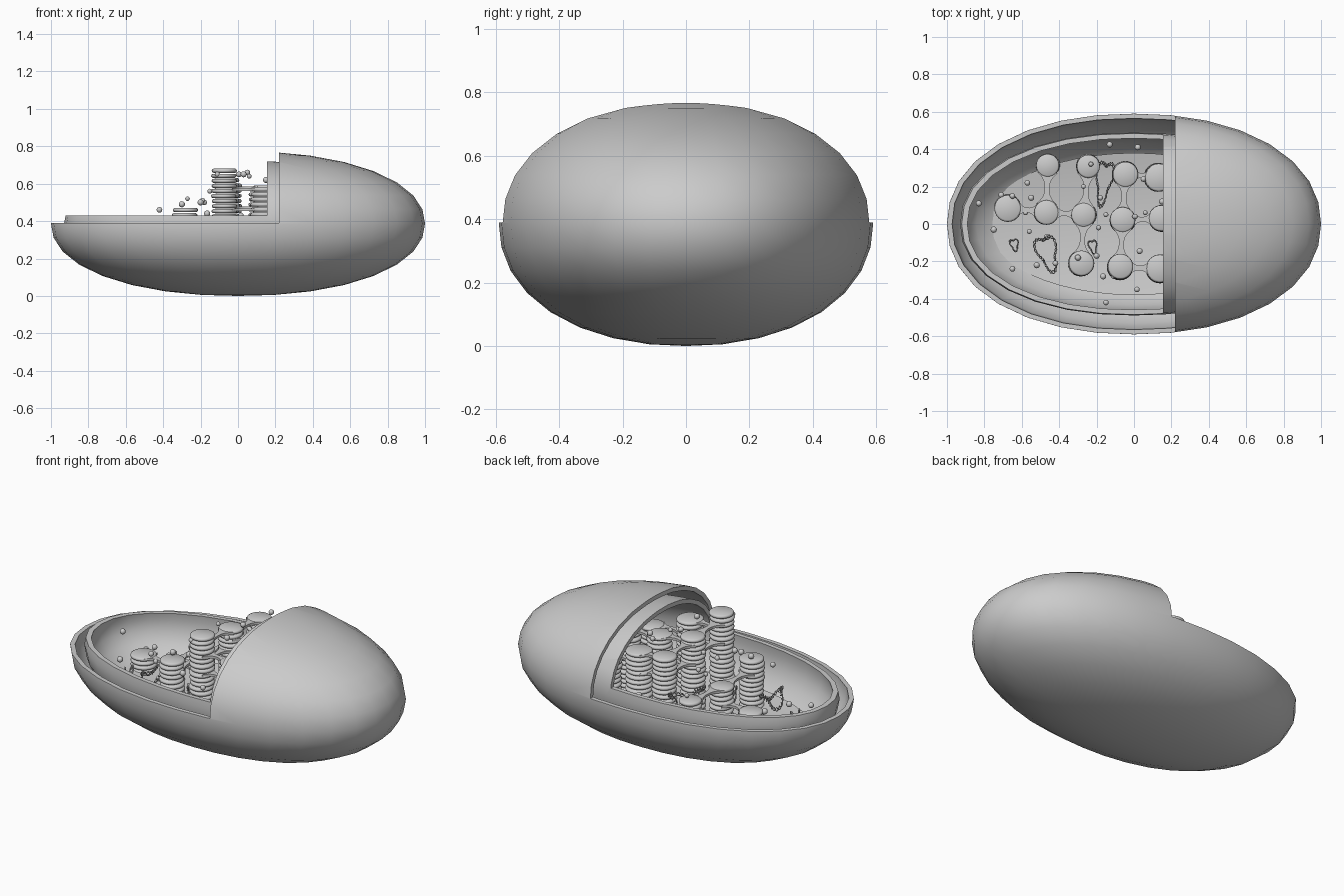
import bpy, bmesh, math, random
from mathutils import Vector, Matrix

if "Cube" in bpy.data.objects:
    bpy.data.objects.remove(bpy.data.objects["Cube"])

random.seed(4)
CZ = 0.387
POWER = 2.15   # slightly fuller than an ellipsoid


def finish(bm, name, angle=40):
    bmesh.ops.recalc_face_normals(bm, faces=bm.faces)
    me = bpy.data.meshes.new(name)
    bm.to_mesh(me)
    bm.free()
    ob = bpy.data.objects.new(name, me)
    bpy.context.collection.objects.link(ob)
    smooth(ob, angle)
    return ob


def smooth(ob, angle=40):
    bpy.ops.object.select_all(action='DESELECT')
    ob.select_set(True)
    bpy.context.view_layer.objects.active = ob
    bpy.ops.object.shade_smooth_by_angle(angle=math.radians(angle))


def shell(name, outer, inner, cut_x, cut_z):
    """Hollow rounded body with its upper left part cut away."""
    bm = bmesh.new()
    for axes in (outer, inner):
        r = bmesh.ops.create_uvsphere(bm, u_segments=32, v_segments=16, radius=1)
        for v in r['verts']:
            n = sum(abs(c) ** POWER for c in v.co) ** (1 / POWER)
            v.co = Vector(c / n * a for c, a in zip(v.co, axes)) + Vector((0, 0, CZ))
        if axes is inner:
            bmesh.ops.reverse_faces(bm, faces=list({f for v in r['verts'] for f in v.link_faces}))
    me = bpy.data.meshes.new(name)
    bm.to_mesh(me)
    bm.free()
    ob = bpy.data.objects.new(name, me)
    bpy.context.collection.objects.link(ob)
    bpy.ops.mesh.primitive_cube_add(size=2, location=(cut_x - 2, 0, cut_z + 1))
    cutter = bpy.context.object
    cutter.name = "shell_cutter"
    cutter.scale = (2, 2, 1)
    cutter.hide_render = True
    mod = ob.modifiers.new("cut", 'BOOLEAN')
    mod.operation = 'DIFFERENCE'
    mod.solver = 'EXACT'
    mod.object = cutter
    bpy.ops.object.select_all(action='DESELECT')
    ob.select_set(True)
    bpy.context.view_layer.objects.active = ob
    bpy.ops.object.modifier_apply(modifier="cut")
    bpy.data.objects.remove(cutter)
    smooth(ob, 35)


# Outer and inner membranes
shell("outer_membrane", (1.0, 0.59, 0.387), (0.973, 0.565, 0.362), 0.22, 0.39)
shell("inner_membrane", (0.93, 0.489, 0.337), (0.9, 0.463, 0.312), 0.155, 0.43)


# Shallow floor bowl inside
def floor_z(x, y):
    return 0.17 + 0.04 * ((x / 0.79) ** 2 + (y / 0.38) ** 2)


bm = bmesh.new()
N = 48
centre = bm.verts.new((0, 0, floor_z(0, 0)))
rings = []
for k in range(1, 9):
    t = k / 8
    ring = []
    for i in range(N):
        a = 2 * math.pi * i / N
        x, y = 0.79 * t * math.cos(a), 0.38 * t * math.sin(a)
        ring.append(bm.verts.new((x, y, floor_z(x, y))))
    rings.append(ring)
for i in range(N):
    j = (i + 1) % N
    bm.faces.new((centre, rings[0][i], rings[0][j]))
    for a, b in zip(rings, rings[1:]):
        bm.faces.new((a[i], b[i], b[j], a[j]))
finish(bm, "floor_bowl")

# Disc stacks: x, y, radius, top height
STACKS = {
    'A': (-.46, .315, .062, .30), 'B': (-.246, .31, .062, .41), 'C': (-.048, .267, .068, .60),
    'D': (-.674, .085, .072, .285), 'E': (-.47, .064, .066, .31), 'F': (-.267, .048, .066, .40),
    'G': (-.06, .02, .068, .63), 'H': (-.283, -.21, .068, .47), 'I': (-.075, -.23, .068, .68),
    'J': (.13, .25, .075, .58), 'K': (.15, .03, .07, .59), 'L': (.14, -.24, .075, .58),
    'M': (.36, .20, .068, .50), 'N': (.36, -.20, .068, .50), 'O': (.37, 0, .068, .56),
    'P': (.57, .08, .068, .42), 'Q': (.57, -.13, .068, .42),
}
PITCH, SEG = 0.027, 24
PROFILE = [(.86, 0), (.96, .2), (1, .5), (.96, .8), (.86, 1)]


def disc(bm, x, y, z, r, h=0.022):
    loops = []
    for pr, pz in PROFILE:
        loops.append([bm.verts.new((x + r * pr * math.cos(2 * math.pi * i / SEG),
                                    y + r * pr * math.sin(2 * math.pi * i / SEG),
                                    z + h * pz)) for i in range(SEG)])
    for a, b in zip(loops, loops[1:]):
        for i in range(SEG):
            j = (i + 1) % SEG
            bm.faces.new((a[i], a[j], b[j], b[i]))
    bm.faces.new(loops[0][::-1])
    bm.faces.new(loops[-1])


for key, (x, y, r, top) in STACKS.items():
    bm = bmesh.new()
    z = top - 0.022
    while z > floor_z(x, y) - 0.02:
        disc(bm, x + random.uniform(-.003, .003), y + random.uniform(-.003, .003), z, r)
        z -= PITCH
    finish(bm, "disc_stack_" + key.lower(), 50)


# Flared bridges joining neighbouring stacks
def bridge(a, b, drop):
    xa, ya, ra, ta = STACKS[a]
    xb, yb, rb, tb = STACKS[b]
    z = min(ta, tb) - 0.018 - drop * PITCH
    p, q = Vector((xa, ya, z)), Vector((xb, yb, z))
    d = (q - p).normalized()
    p, q = p + d * ra * .65, q - d * rb * .65
    side = Vector((-d.y, d.x, 0))
    bm = bmesh.new()
    rows = []
    for k in range(13):
        t = k / 12
        w = .013 + .042 * abs(2 * t - 1) ** 2.5
        c = p.lerp(q, t)
        rows.append([bm.verts.new(c + side * s * w + Vector((0, 0, h)))
                     for s, h in ((-1, 0), (1, 0), (1, .014), (-1, .014))])
    for u, v in zip(rows, rows[1:]):
        for i in range(4):
            j = (i + 1) % 4
            bm.faces.new((u[i], u[j], v[j], v[i]))
    bm.faces.new(rows[0])
    bm.faces.new(rows[-1][::-1])
    finish(bm, "bridge_%s_%s_%d" % (a.lower(), b.lower(), drop))


for pair in ("AE", "BF", "DE", "FH", "CG", "GI", "CJ", "GK", "IL", "EF", "KO", "JM", "LN"):
    for drop in ((0, 4) if pair in ("CG", "GI", "CJ", "GK", "IL") else (0,)):
        bridge(pair[0], pair[1], drop)


# Coiled strand loops
def strand(name, cx, cy, cz, rx, ry, turn):
    cu = bpy.data.curves.new(name, 'CURVE')
    cu.dimensions = '3D'
    cu.bevel_depth = 0.0025
    cu.bevel_resolution = 1
    for phase in (0, math.pi):
        sp = cu.splines.new('POLY')
        n = 140
        sp.points.add(n - 1)
        for i in range(n):
            a = 2 * math.pi * i / n
            wob = 1 + .25 * math.sin(3 * a)
            c = 14 * a + phase
            k = wob + .1 * math.cos(c)
            x, y = rx * k * math.cos(a), ry * k * math.sin(a)
            sp.points[i].co = (cx + x * math.cos(turn) - y * math.sin(turn),
                               cy + x * math.sin(turn) + y * math.cos(turn),
                               cz + .03 * math.sin(2 * a) + .01 * math.sin(c), 1)
        sp.use_cyclic_u = True
    bpy.context.collection.objects.link(bpy.data.objects.new(name, cu))


strand("strand_loop_left", -.465, -.15, .30, .05, .09, .3)
strand("strand_loop_back", -.16, .23, .37, .04, .11, -.15)
strand("strand_loop_right", -.22, -.12, .27, .02, .035, .2)
strand("strand_loop_end", -.64, -.11, .25, .02, .03, .2)

# Small round grains, some resting on the floor, some floating: x, y, z
GRAINS = [(-.13, .425, .36), (.02, .41, .40), (-.23, .32, .43), (.05, .24, .66), (-.18, .14, .50),
          (-.71, .155, .27), (-.58, .06, .27), (-.83, .11, .36), (-.75, -.03, .27), (-.65, -.24, .27),
          (-.52, -.22, .25), (-.465, -.07, .25), (-.19, -.02, .51), (-.20, -.17, .50), (.03, -.145, .65),
          (.016, -.35, .43), (.06, .06, .64), (-.57, .22, .26), (-.165, -.28, .44), (-.11, -.28, .65),
          (-.42, -.21, .46), (-.30, -.18, .49), (.005, .04, .65), (-.27, .2, .52), (-.15, -.42, .32),
          (-.15, .05, .56), (.15, .12, .62), (-.65, .15, .30), (-.56, -.04, .24), (-.55, .14, .28)]
bm = bmesh.new()
for g in GRAINS:
    bmesh.ops.create_uvsphere(bm, u_segments=12, v_segments=8, radius=random.uniform(.012, .017),
                              matrix=Matrix.Translation(g))
finish(bm, "grains", 60)
